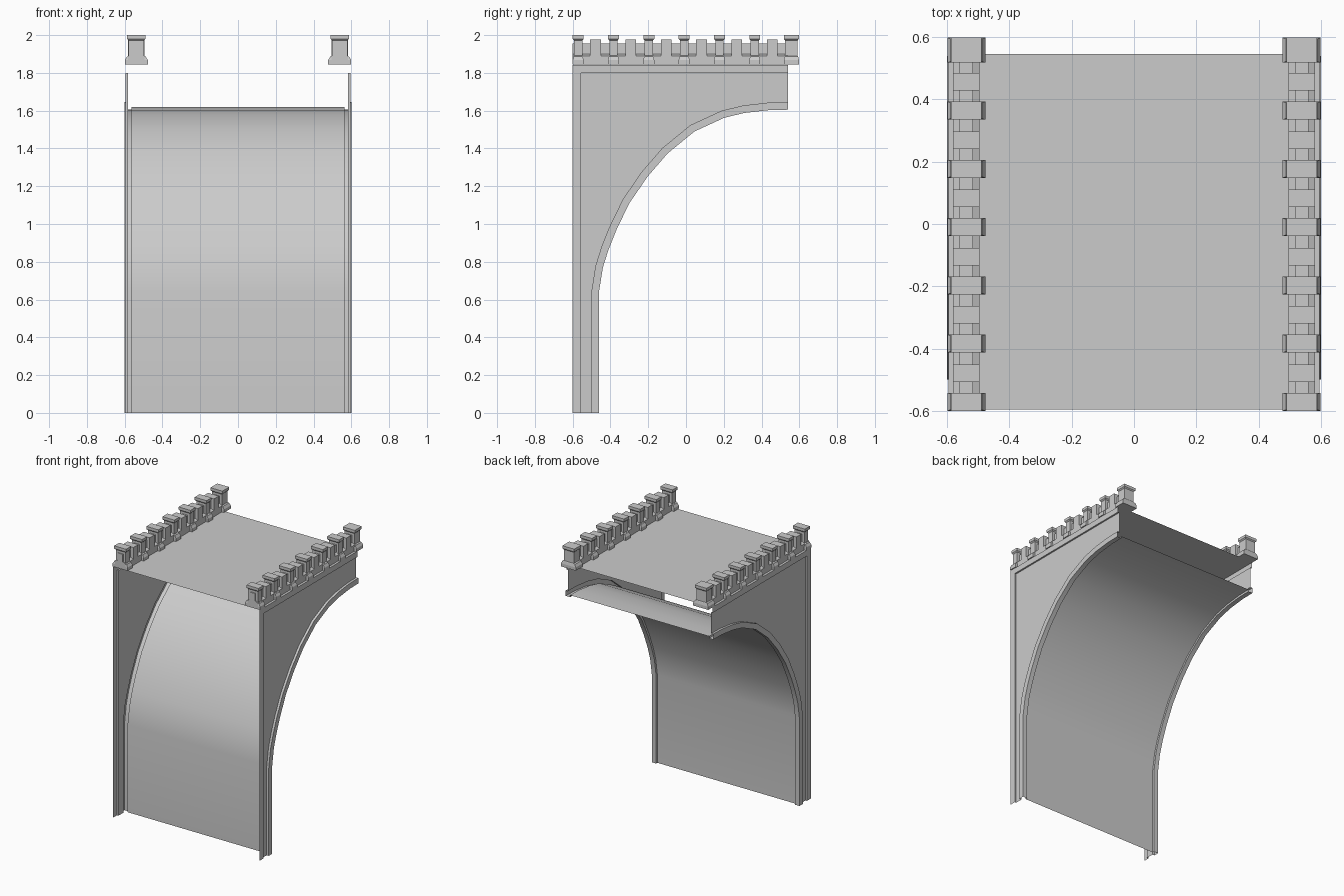
import bpy, bmesh
from mathutils import Vector

if "Cube" in bpy.data.objects:
    bpy.data.objects.remove(bpy.data.objects["Cube"])

# Underside curve of the half arch in (y, z), foot to crown
ARCH = [(-.46, 0), (-.46, .645), (-.44, .77), (-.41, .865), (-.368, .97), (-.3, 1.11),
        (-.204, 1.25), (-.098, 1.373), (.045, 1.49), (.204, 1.563), (.31, 1.588),
        (.44, 1.603), (.54, 1.605)]


def offset(d):
    """Arch curve pushed outward (towards the wall) by d."""
    pts = [Vector(p) for p in ARCH]
    out = []
    for i, p in enumerate(pts):
        t = (pts[min(i + 1, len(pts) - 1)] - pts[max(i - 1, 0)]).normalized()
        if i == len(pts) - 1:
            t = Vector((1, 0))
        elif i == 0:
            t = Vector((0, 1))
        out.append((p.x - t.y * d, p.y + t.x * d))
    return out


def make(name, bm, mirror=True, smooth=False):
    bmesh.ops.remove_doubles(bm, verts=bm.verts, dist=.0001)
    bmesh.ops.recalc_face_normals(bm, faces=bm.faces)
    me = bpy.data.meshes.new(name)
    bm.to_mesh(me)
    bm.free()
    ob = bpy.data.objects.new(name, me)
    bpy.context.collection.objects.link(ob)
    if mirror:
        ob.modifiers.new("mirror", 'MIRROR')
    if smooth:
        bpy.ops.object.select_all(action='DESELECT')
        ob.select_set(True)
        bpy.context.view_layer.objects.active = ob
        bpy.ops.object.shade_smooth_by_angle(angle=.6)
    return ob


def face(bm, pts):
    return bm.faces.new([bm.verts.new(p) for p in pts])


def strip(bm, ca, xa, cb, xb):
    """Ribbon between two (y, z) curves placed at two x positions."""
    for i in range(len(ca) - 1):
        face(bm, [(xa, *ca[i]), (xa, *ca[i + 1]), (xb, *cb[i + 1]), (xb, *cb[i])])


def stack(bm, cx, cy, levels):
    """Closed column of rectangular levels (half x, half y, z)."""
    rings = [[bm.verts.new((cx + sx * hx, cy + sy * hy, z))
              for sx, sy in ((-1, -1), (1, -1), (1, 1), (-1, 1))] for hx, hy, z in levels]
    bm.faces.new(rings[0][::-1])
    bm.faces.new(rings[-1])
    for a, b in zip(rings, rings[1:]):
        for i in range(4):
            j = (i + 1) % 4
            bm.faces.new((a[i], a[j], b[j], b[i]))


outer, vault = offset(.04), offset(.015)
PX, FX, RX, SX = .583, .595, .6, .565   # panel, frame, ring, soffit edge
TOP = 1.842

# Side wall: recessed panel, raised border and its step
bm = bmesh.new()
face(bm, [(PX, -.555, 0)] + [(PX, *p) for p in outer] + [(PX, .54, 1.8), (PX, -.555, 1.8)])
face(bm, [(FX, -.6, 0), (FX, -.555, 0), (FX, -.555, 1.8), (FX, -.6, TOP)])
face(bm, [(FX, -.555, 1.8), (FX, .54, 1.8), (FX, .54, TOP), (FX, -.6, TOP)])
step = [(-.555, 0), (-.555, 1.8), (.54, 1.8)]
strip(bm, step, PX, step, FX)
make("spandrel_wall", bm)

# Raised arch ring with returns to the panel and to the vault
bm = bmesh.new()
strip(bm, outer, PX, outer, RX)
strip(bm, outer, RX, ARCH, RX)
strip(bm, ARCH, RX, ARCH, SX)
strip(bm, ARCH, SX, vault, SX)
make("arch_ring", bm, smooth=True)

# Vault underside
bm = bmesh.new()
strip(bm, vault, -SX, vault, SX)
make("vault", bm, mirror=False, smooth=True)

# Road deck
bm = bmesh.new()
face(bm, [(-FX, -.595, TOP), (FX, -.595, TOP), (FX, .545, TOP), (-FX, .545, TOP)])
make("road_deck", bm, mirror=False)

# Parapet wall with sloped shoulders
CX, B = .5385, 1.845
bm = bmesh.new()
stack(bm, CX, -.03, [(.043, .57, B), (.043, .57, 1.89), (.021, .57, 1.9), (.021, .57, 1.955)])
make("parapet_wall", bm)


def post(bm, y, k):
    stack(bm, CX, y, [(.061, k, B), (.061, k, 1.868), (.05, k - .004, 1.886),
                      (.04, k - .007, 1.89), (.04, k - .007, 1.972),
                      (.0485, k, 1.98), (.0485, k, 2.0)])


# Tall posts, with a wider one at the far end
bm = bmesh.new()
for i in range(6):
    post(bm, -.571 + i * .187, .029)
post(bm, .558, .04)
make("parapet_posts", bm)

# Low merlons between the posts
bm = bmesh.new()
for i in range(6):
    stack(bm, CX, -.479 + i * .187, [(.043, .028, 1.885), (.043, .028, 1.976)])
make("low_merlons", bm)
